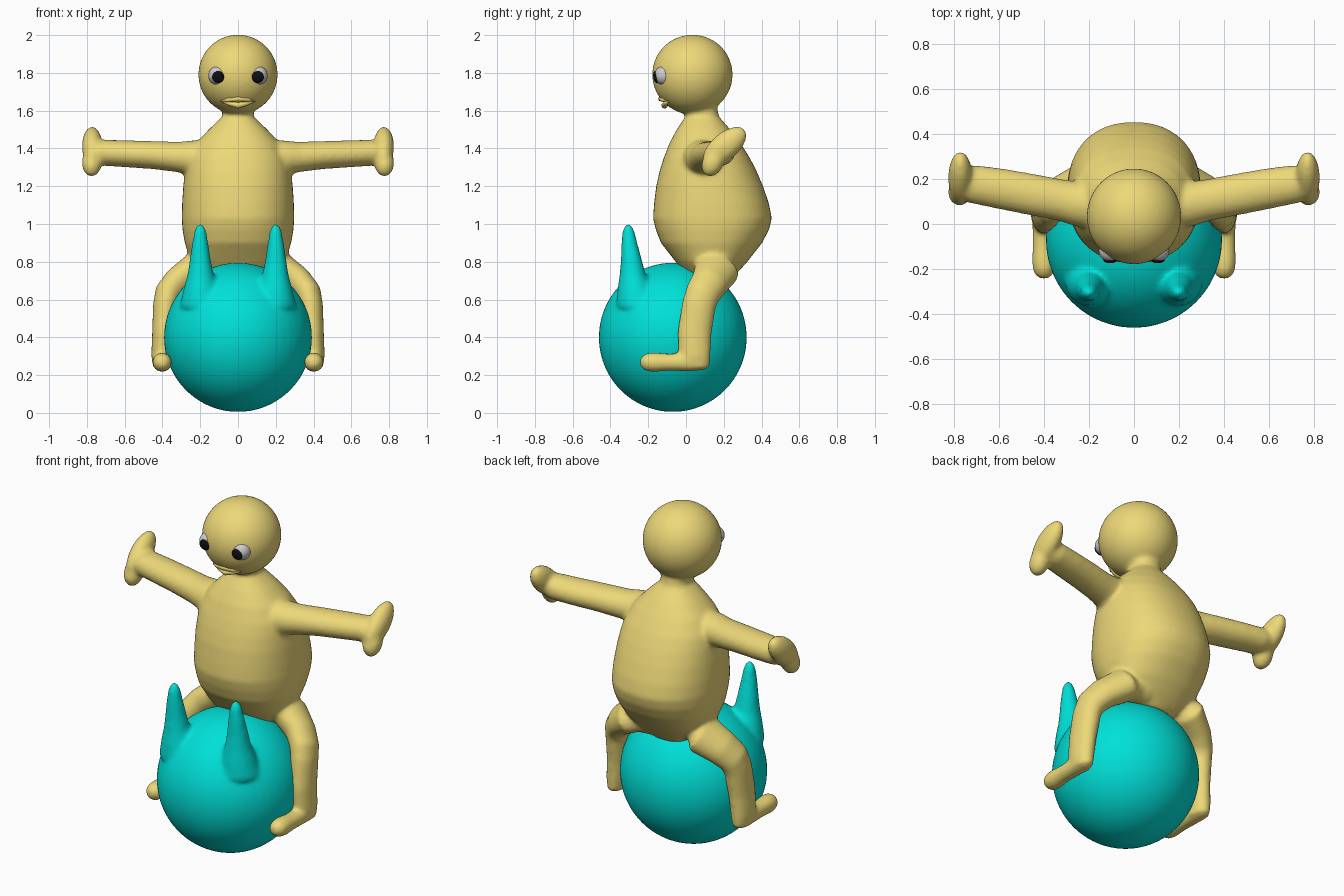
import bpy, bmesh, math
from mathutils import Vector, Matrix

if "Cube" in bpy.data.objects:
    bpy.data.objects.remove(bpy.data.objects["Cube"])


def material(name, color):
    m = bpy.data.materials.new(name)
    m.diffuse_color = (*color, 1)
    m.use_nodes = True
    m.node_tree.nodes["Principled BSDF"].inputs["Base Color"].default_value = m.diffuse_color
    return m


SKIN = material("tan", (0.85, 0.69, 0.19))
TEAL = material("teal", (0.0, 0.75, 0.69))
WHITE = material("eye_white", (0.75, 0.75, 0.75))
BLACK = material("black", (0.005, 0.005, 0.005))


def loft(bm, stations, axis=None, n=32, power=2.0):
    """Closed skin through elliptical rings given as (x, y, z, r_side, r_other)."""
    pts = [Vector(s[:3]) for s in stations]
    rings = []
    for i, s in enumerate(stations):
        t = axis or (pts[min(i + 1, len(pts) - 1)] - pts[max(i - 1, 0)])
        t = t.normalized()
        ref = Vector((0, 1, 0)) if abs(t.x) > 0.9 else Vector((1, 0, 0))
        v = t.cross(ref).normalized()
        u = v.cross(t)
        ring = []
        for k in range(n):
            a = 2 * math.pi * k / n
            c, d = math.cos(a), math.sin(a)
            c = math.copysign(abs(c) ** (2 / power), c)
            d = math.copysign(abs(d) ** (2 / power), d)
            ring.append(bm.verts.new(pts[i] + u * c * s[3] + v * d * s[-1]))
        rings.append(ring)
    for a, b in zip(rings, rings[1:]):
        for k in range(n):
            bm.faces.new((a[k], a[(k + 1) % n], b[(k + 1) % n], b[k]))
    bm.faces.new(rings[0])
    bm.faces.new(rings[-1])


def ball(bm, center, radii, tilt=0.0):
    m = (Matrix.Translation(center) @ Matrix.Rotation(tilt, 4, 'X')
         @ Matrix.Diagonal((*radii, 1)))
    bmesh.ops.create_uvsphere(bm, u_segments=48, v_segments=32, radius=1, matrix=m)


def finish(bm, name, mat, voxel=0.0, smooth=0):
    bmesh.ops.recalc_face_normals(bm, faces=bm.faces[:])
    for f in bm.faces:
        f.smooth = True
    me = bpy.data.meshes.new(name)
    bm.to_mesh(me)
    bm.free()
    me.materials.append(mat)
    ob = bpy.data.objects.new(name, me)
    bpy.context.collection.objects.link(ob)
    if voxel:  # fuse overlapping shells into one soft skin
        r = ob.modifiers.new("fuse", 'REMESH')
        r.mode = 'VOXEL'
        r.voxel_size = voxel
        r.use_smooth_shade = True
        s = ob.modifiers.new("soften", 'SMOOTH')
        s.factor = 0.5
        s.iterations = smooth
    return ob


# Bouncing ball with two horn handles
bm = bmesh.new()
ball(bm, (0, -0.07, 0.4), (0.392, 0.392, 0.395))
for s in (-1, 1):
    loft(bm, [(s * x, y, z, r) for x, y, z, r in (
        (.19, -.25, .56, .12), (.195, -.27, .66, .092), (.198, -.282, .73, .07),
        (.2, -.288, .8, .058), (.2, -.3, .9, .043), (.2, -.304, .96, .033),
        (.2, -.305, .99, .022), (.2, -.305, 1.003, .009))], axis=Vector((0, 0, 1)))
finish(bm, "bouncing_ball", TEAL, 0.012, 12)

# Rider: torso, head, arms and legs fused together
bm = bmesh.new()
loft(bm, [(0, y, z, rx, ry) for z, y, rx, ry in (
    (.68, .13, .10, .08), (.74, .13, .20, .14), (.80, .135, .25, .19),
    (.90, .135, .282, .268), (.97, .14, .294, .30), (1.03, .14, .298, .315),
    (1.11, .135, .296, .304), (1.2, .125, .29, .283), (1.28, .117, .28, .257),
    (1.35, .11, .265, .228), (1.43, .10, .22, .187), (1.5, .093, .155, .142),
    (1.57, .085, .082, .088), (1.66, .07, .085, .09))],
    axis=Vector((0, 0, 1)), n=48, power=2.25)
ball(bm, (0, .034, 1.791), (.21, .213, .211))
for s in (-1, 1):
    # arm
    loft(bm, [(s * x, y, z, a, b) for x, y, z, a, b in (
        (.12, .08, 1.345, .12, .10), (.25, .09, 1.35, .10, .092),
        (.32, .105, 1.355, .092, .08), (.45, .13, 1.365, .092, .074),
        (.6, .158, 1.372, .09, .071), (.72, .178, 1.378, .085, .069),
        (.78, .19, 1.38, .06, .05))])
    # fist and thumb
    ball(bm, (s * .772, .205, 1.41), (.054, .14, .072), math.radians(40))
    ball(bm, (s * .775, .142, 1.325), (.052, .056, .078), math.radians(-25))
    # leg
    loft(bm, [(s * x, y, z, a, b) for x, y, z, a, b in (
        (.12, .17, .80, .10, .13), (.22, .165, .76, .09, .12),
        (.32, .125, .69, .078, .10), (.37, .088, .63, .073, .093),
        (.384, .068, .57, .066, .09), (.395, .045, .42, .06, .09),
        (.404, .045, .3, .055, .085), (.405, .05, .235, .045, .075))])
    # foot
    loft(bm, [(s * x, y, .268, r) for x, y, r in (
        (.405, .1, .04), (.405, .03, .048), (.405, -.1, .046), (.402, -.17, .052),
        (.4, -.21, .048), (.4, -.235, .032), (.4, -.243, .015))])
finish(bm, "rider_body", SKIN, 0.012, 8)

# Frowning mouth: arched upper lip and pointed lower lip
bm = bmesh.new()
loft(bm, [(-.09, -.098, 1.65, .004), (-.055, -.12, 1.657, .011), (0, -.133, 1.663, .014),
          (.055, -.12, 1.657, .011), (.09, -.098, 1.65, .004)], n=12)
loft(bm, [(-.085, -.096, 1.648, .004), (-.045, -.108, 1.638, .012), (0, -.113, 1.628, .017),
          (.045, -.108, 1.638, .012), (.085, -.096, 1.648, .004)], n=12)
finish(bm, "mouth", SKIN)

# Eyes
for s, side in ((-1, "right"), (1, "left")):
    bm = bmesh.new()
    ball(bm, (s * .107, -.118, 1.786), (.05, .05, .05))
    finish(bm, side + "_eye", WHITE)
    bm = bmesh.new()
    ball(bm, (s * .105, -.159, 1.778), (.032, .014, .032), math.radians(10))
    finish(bm, side + "_pupil", BLACK)
